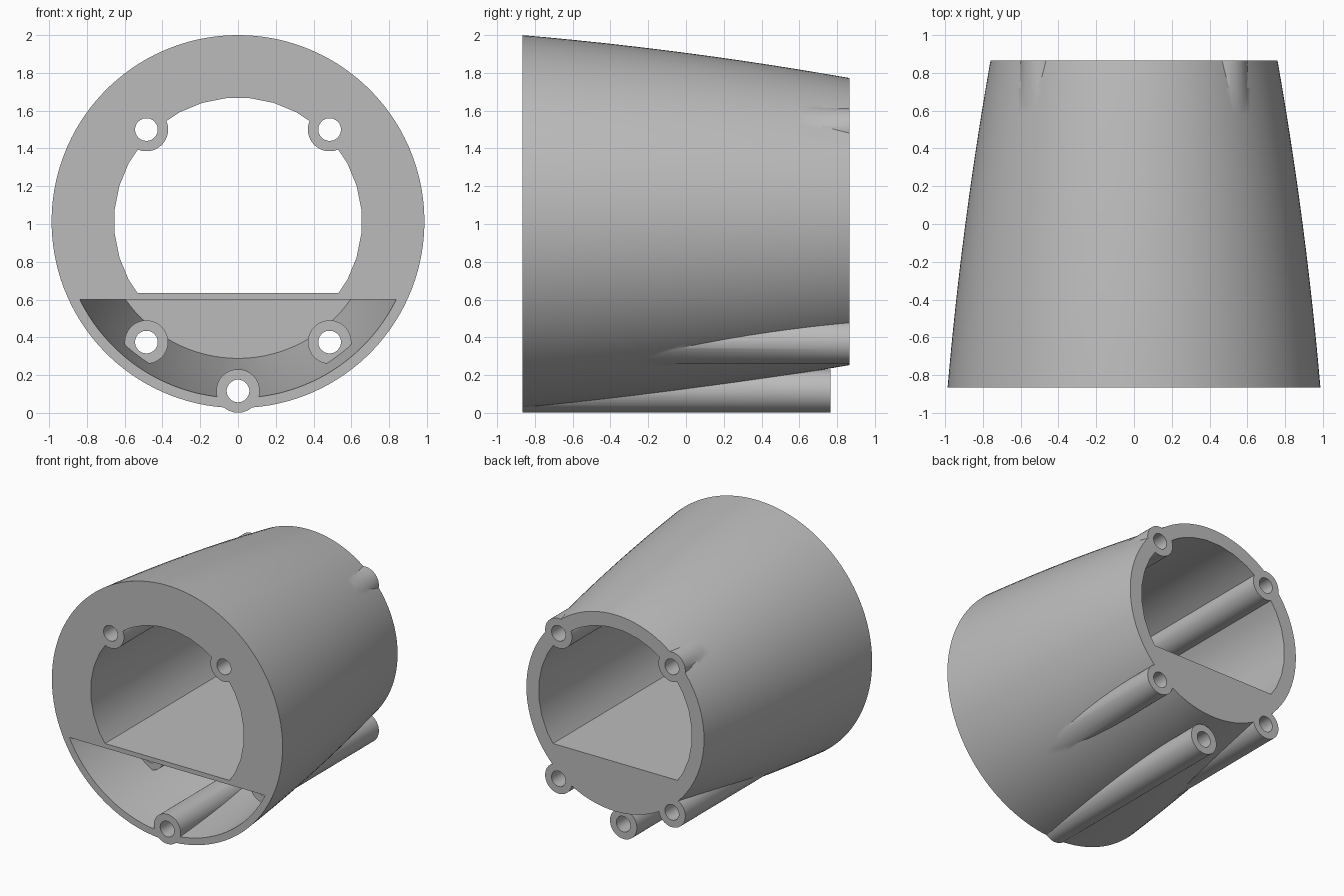
import bpy, bmesh, math
from mathutils import Vector

if "Cube" in bpy.data.objects:
    bpy.data.objects.remove(bpy.data.objects["Cube"], do_unlink=True)

FRONT, BACK, AXIS_Z = -0.865, 0.865, 1.013

grey = bpy.data.materials.new("light_grey")
grey.use_nodes = True
grey.diffuse_color = (0.5, 0.5, 0.5, 1)
grey.node_tree.nodes["Principled BSDF"].inputs["Base Color"].default_value = grey.diffuse_color


def outer_radius(y):
    t = (y - FRONT) / (BACK - FRONT)
    return 0.987 - 0.149 * t - 0.078 * t * t


def lathe(name, profile, x=0, z=AXIS_Z, sides=48, clip=None):
    """Closed solid turned about the y axis; clip = (height, side kept)."""
    bm = bmesh.new()
    rings = []
    for y, r in profile:
        angles = [2 * math.pi * (i + 0.5) / sides for i in range(sides)]
        rings.append([bm.verts.new((x + r * math.cos(a), y, z + r * math.sin(a))) for a in angles])
    for a, b in zip(rings, rings[1:]):
        for i in range(sides):
            j = (i + 1) % sides
            bm.faces.new((a[i], a[j], b[j], b[i]))
    bm.faces.new(rings[0])
    bm.faces.new(rings[-1])
    if clip:
        height, keep = clip
        cut = bmesh.ops.bisect_plane(
            bm, geom=bm.verts[:] + bm.edges[:] + bm.faces[:],
            plane_co=Vector((0, 0, height)), plane_no=Vector((0, 0, -keep)), clear_outer=True)
        edges = [e for e in bm.edges if e.is_boundary]
        bmesh.ops.contextual_create(bm, geom=edges)
    bmesh.ops.recalc_face_normals(bm, faces=bm.faces)
    mesh = bpy.data.meshes.new(name)
    bm.to_mesh(mesh)
    bm.free()
    mesh.materials.append(grey)
    ob = bpy.data.objects.new(name, mesh)
    bpy.context.collection.objects.link(ob)
    return ob


def combine(target, other, operation):
    """Apply a boolean and drop the helper."""
    mod = target.modifiers.new(operation.lower(), "BOOLEAN")
    mod.operation, mod.solver, mod.object = operation, "EXACT", other
    bpy.context.view_layer.objects.active = target
    bpy.ops.object.modifier_apply(modifier=mod.name)
    bpy.data.objects.remove(other, do_unlink=True)


def span(start, end, offset=0, steps=12):
    ys = [start + (end - start) * i / steps for i in range(steps + 1)]
    return [(y, outer_radius(y) - offset) for y in ys]


# Tapered outer body
housing = lathe("housing", span(FRONT, BACK), sides=128)

# Main bore with a flat floor
combine(housing, lathe("bore", [(-1, 0.656), (1, 0.656)], sides=32, clip=(0.635, 1)), "DIFFERENCE")

# Lower pocket, open at the front and closed at the back
combine(housing, lathe("pocket", span(-0.9, 0.765, 0.053), sides=128, clip=(0.6, -1)), "DIFFERENCE")

# Screw tubes: x, z, front end, back end
tubes = [(0, 0.116, FRONT, 0.765)]
for side in (-1, 1):
    tubes += [(side * 0.485, 1.5, FRONT, BACK), (side * 0.485, 0.375, -0.38, BACK)]
for x, z, start, end in tubes:
    combine(housing, lathe("screw_tube", [(start, 0.115), (end, 0.115)], x, z), "UNION")

# Screw holes right through the tubes
for x, z, start, end in tubes:
    combine(housing, lathe("screw_hole", [(-1, 0.06), (1, 0.06)], x, z, 32), "DIFFERENCE")

bpy.ops.object.select_all(action="DESELECT")
housing.select_set(True)
bpy.context.view_layer.objects.active = housing
bpy.ops.object.shade_smooth_by_angle(angle=math.radians(30))
